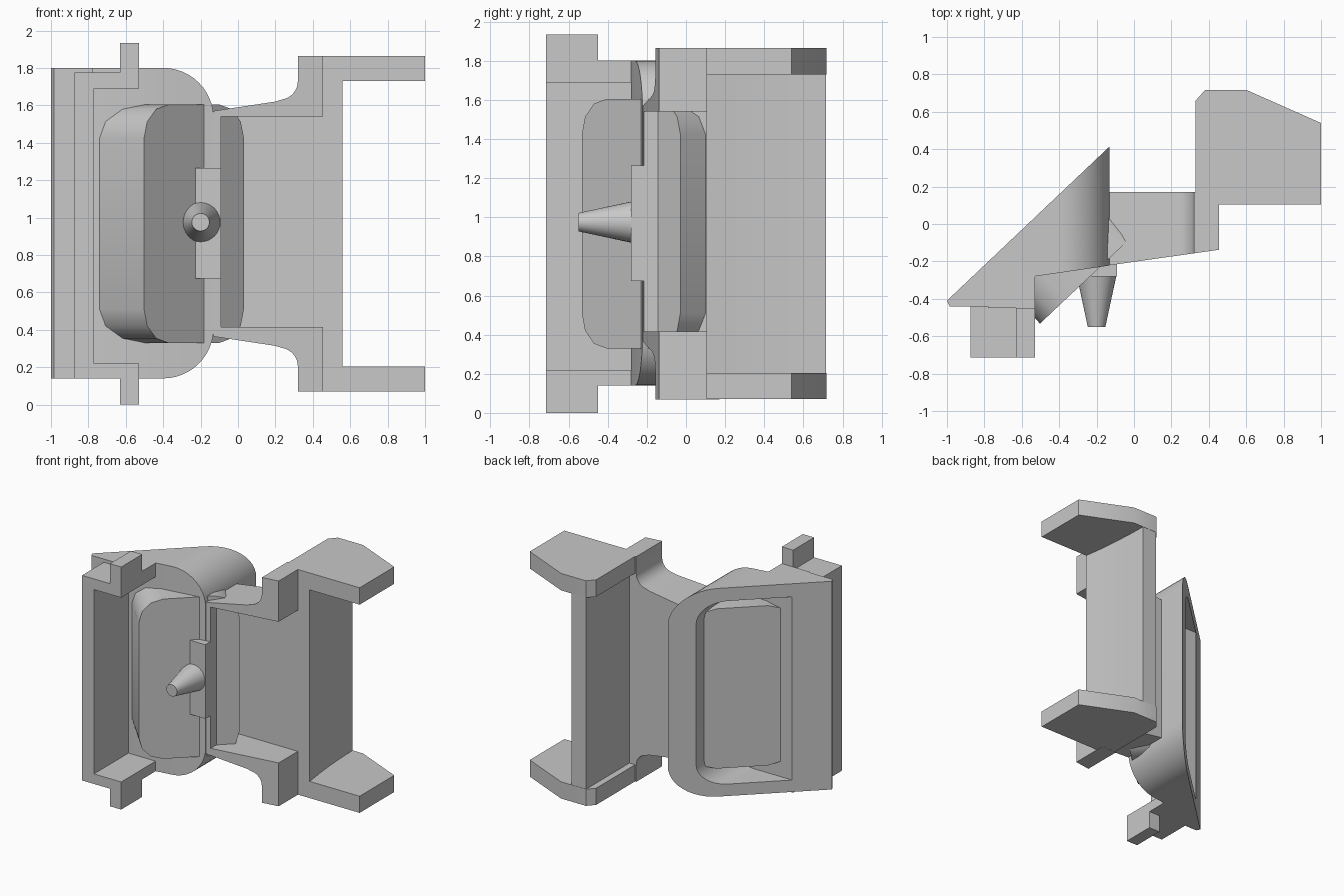
import bpy, bmesh
from math import sin, cos, pi, radians
from mathutils import Vector

if "Cube" in bpy.data.objects:
    bpy.data.objects.remove(bpy.data.objects["Cube"])

grey = bpy.data.materials.new("plain grey")
grey.use_nodes = True
grey.diffuse_color = (0.58, 0.58, 0.58, 1)
grey.node_tree.nodes["Principled BSDF"].inputs["Base Color"].default_value = (0.58, 0.58, 0.58, 1)

X, Y, Z = Vector((1, 0, 0)), Vector((0, 1, 0)), Vector((0, 0, 1))
ZERO = Vector((0, 0, 0))
MID = 0.967                                   # mirror height
# Frame of the slanted back face: along it, and into the body
CORNER = Vector((-1, -0.41, 0))
ALONG = Vector((0.728, 0.686, 0))
INTO = Vector((0.686, -0.728, 0))


def prism(name, profile, lo, hi, a=X, b=Y, c=Z, origin=ZERO):
    """Extrude a 2D profile (axes a, b) along c from lo to hi."""
    bm = bmesh.new()
    rings = [[bm.verts.new(origin + a * u + b * v + c * w) for u, v in profile] for w in (lo, hi)]
    bm.faces.new(rings[0])
    bm.faces.new(rings[1])
    n = len(profile)
    for i in range(n):
        j = (i + 1) % n
        bm.faces.new((rings[0][i], rings[0][j], rings[1][j], rings[1][i]))
    bmesh.ops.recalc_face_normals(bm, faces=bm.faces)
    mesh = bpy.data.meshes.new(name)
    bm.to_mesh(mesh)
    bm.free()
    mesh.materials.append(grey)
    obj = bpy.data.objects.new(name, mesh)
    bpy.context.collection.objects.link(obj)
    return obj


def rect(u0, u1, v0, v1):
    return [(u0, v0), (u1, v0), (u1, v1), (u0, v1)]


def arc(cx, cy, r, start, end, steps):
    angles = [radians(start + (end - start) * i / steps) for i in range(steps + 1)]
    return [(cx + r * cos(t), cy + r * sin(t)) for t in angles]


def rounded(u0, u1, v0, v1, r, steps):
    """Rectangle with all corners rounded."""
    return (arc(u1 - r, v1 - r, r, 0, 90, steps) + arc(u0 + r, v1 - r, r, 90, 180, steps)
            + arc(u0 + r, v0 + r, r, 180, 270, steps) + arc(u1 - r, v0 + r, r, 270, 360, steps))


def round_ended(u0, u1, v0, v1, r, steps):
    """Rectangle with only the far corners rounded."""
    return ([(u0, v0), (u0, v1)] + arc(u1 - r, v1 - r, r, 90, 0, steps)
            + arc(u1 - r, v0 + r, r, 0, -90, steps))


def activate(obj):
    bpy.ops.object.select_all(action='DESELECT')
    obj.select_set(True)
    bpy.context.view_layer.objects.active = obj


def boolean(obj, cutter, operation='DIFFERENCE'):
    mod = obj.modifiers.new("cut", 'BOOLEAN')
    mod.operation, mod.solver, mod.object = operation, 'EXACT', cutter
    activate(obj)
    bpy.ops.object.modifier_apply(modifier=mod.name)
    bpy.data.objects.remove(cutter)


# Wedge body: slanted back, rounded inner corners, open cavity behind
wedge = prism("wedge_body", [(-1, -0.41), (-0.13, 0.415), (-0.13, -0.222), (-0.53, -0.28),
                             (-0.77, -0.28), (-0.77, -0.44), (-0.985, -0.44)], 0.1, 1.85)
boolean(wedge, prism("wedge_outline", round_ended(-1.1, -0.13, 0.14, 1.8, 0.27, 12),
                     -1, 1, X, Z, Y), 'INTERSECT')
boolean(wedge, prism("cavity", round_ended(-0.79, -0.28, 0.235, 1.695, 0.17, 10),
                     -0.21, 1, X, Z, Y))

# Slanted block set in the cavity, poking through the front
prism("slanted_block", rounded(0.278, 1.012, 0.33, 1.604, 0.18, 3), 0.07, 0.43,
      ALONG, Z, INTO, CORNER)

# Main plate with filleted necks, a flange and a front recess
neck = [(-0.13, 1.57), (0.2, 1.62)] + arc(0.22, 1.73, 0.1, -80, 0, 8) + [(0.32, 1.865), (0.455, 1.865)]
lower_neck = [(x, 2 * MID - z) for x, z in reversed(neck)]
plate = prism("main_plate", neck + lower_neck, -0.5, 0.17, X, Z, Y)
boolean(plate, prism("plate_plan", [(-0.14, -0.222), (0.46, -0.137), (0.46, 0.175),
                                    (-0.14, 0.175)], 0, 2), 'INTERSECT')
boolean(plate, prism("plate_recess", rect(-0.09, 0.5, 0.415, 1.54), -0.5, 0.104, X, Z, Y))

# Curved end wall between the arms
prism("end_wall", [(0.38, 0.104), (0.56, 0.104), (0.54, 0.25), (0.525, 0.4), (0.515, 0.56),
                   (0.51, 0.715), (0.38, 0.715)], 0.075, 1.86)
for side, z0, z1 in (("upper", 1.73, 1.865), ("lower", 0.07, 0.203)):
    prism(side + "_arm", [(0.33, 0.104), (1, 0.104), (1, 0.54), (0.6, 0.717), (0.38, 0.717),
                          (0.33, 0.66)], z0, z1)

# Channel at the outer edge: spine, ledges, tabs and caps
prism("channel_spine", rect(-0.875, -0.77, -0.715, -0.43), 0.14, 1.775)
for side, z0, z1 in (("upper", 1.69, 1.775), ("lower", 0.14, 0.22)):
    prism(side + "_ledge", rect(-0.875, -0.53, -0.715, -0.43), z0, z1)
for side, z0, z1 in (("upper", 1.7, 1.934), ("lower", 0, 0.21)):
    prism(side + "_tab", rect(-0.63, -0.53, -0.715, -0.45), z0, z1)
for side, z0, z1 in (("upper", 1.69, 1.8), ("lower", 0.14, 0.22)):
    prism(side + "_cap", rect(-0.78, -0.53, -0.45, -0.275), z0, z1)

# Tapered peg on its base block
prism("peg_base", rect(-0.228, -0.092, -0.28, -0.2), 0.675, 1.265)
bpy.ops.mesh.primitive_cone_add(vertices=32, radius1=0.105, radius2=0.047, depth=0.27,
                                location=(-0.2, -0.415, 0.975), rotation=(pi / 2, 0, 0))
peg = bpy.context.object
peg.name = "peg"
peg.data.materials.append(grey)

# Smooth the curved parts, keep edges sharp
for obj in [o for o in bpy.context.collection.objects if o.type == 'MESH']:
    activate(obj)
    bpy.ops.object.shade_smooth_by_angle(angle=radians(35))
